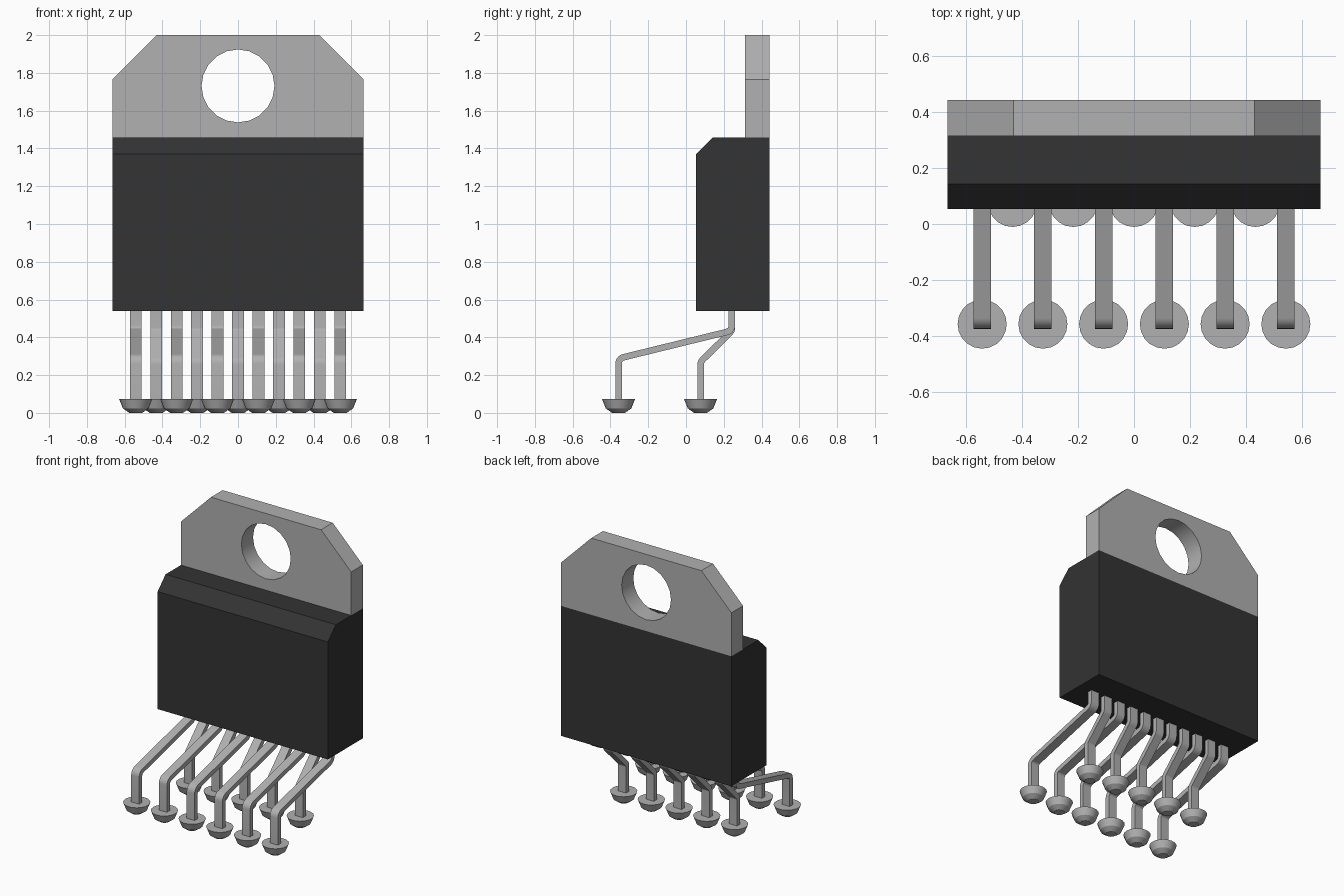
import bpy, bmesh, math
from mathutils import Vector

if "Cube" in bpy.data.objects:
    bpy.data.objects.remove(bpy.data.objects["Cube"], do_unlink=True)


def material(name, value):
    mat = bpy.data.materials.new(name)
    mat.use_nodes = True
    color = (value, value, value, 1)
    mat.diffuse_color = color
    mat.node_tree.nodes["Principled BSDF"].inputs["Base Color"].default_value = color
    return mat


METAL = material("tinned metal", 0.44)
PLASTIC = material("black plastic", 0.033)


def finish(bm, name, mat, smooth=30):
    bmesh.ops.recalc_face_normals(bm, faces=bm.faces)
    mesh = bpy.data.meshes.new(name)
    bm.to_mesh(mesh)
    bm.free()
    mesh.materials.append(mat)
    obj = bpy.data.objects.new(name, mesh)
    bpy.context.collection.objects.link(obj)
    bpy.ops.object.select_all(action="DESELECT")
    obj.select_set(True)
    bpy.context.view_layer.objects.active = obj
    bpy.ops.object.shade_smooth_by_angle(angle=math.radians(smooth))


def bridge(bm, loops):
    """Skin equal vertex loops with quads."""
    for a, b in zip(loops, loops[1:]):
        n = len(a)
        for i in range(n):
            bm.faces.new((a[i], a[(i + 1) % n], b[(i + 1) % n], b[i]))


# Body: side profile (y, z) with a chamfered front top edge
HALF, BACK, TOP = 0.665, 0.443, 1.458
profile = [(0.053, 0.54), (BACK, 0.54), (BACK, TOP), (0.142, TOP), (0.053, 1.37)]
bm = bmesh.new()
ends = [[bm.verts.new((x, y, z)) for y, z in profile] for x in (-HALF, HALF)]
bridge(bm, ends)
for end in ends:
    bm.faces.new(end)
finish(bm, "body", PLASTIC)

# Mounting tab: clipped plate with a round hole
outline = [(-HALF, TOP), (HALF, TOP), (HALF, 1.765), (0.43, 2), (-0.43, 2), (-HALF, 1.765)]
SIDES = 20
hole = [(0.193 * math.cos(math.tau * i / SIDES), 1.731 + 0.193 * math.sin(math.tau * i / SIDES))
        for i in range(SIDES)]
bm = bmesh.new()
rims = []
for ring in (outline, hole):
    pair = [[bm.verts.new((x, y, z)) for x, z in ring] for y in (0.313, BACK)]
    bridge(bm, pair)
    rims.append(pair)
for side in (0, 1):
    edges = []
    for pair in rims:
        loop = pair[side]
        edges += [bm.edges.get((loop[i - 1], loop[i])) for i in range(len(loop))]
    bmesh.ops.triangle_fill(bm, edges=edges, use_beauty=True)
finish(bm, "mounting_tab", METAL)


def rounded(points, radius, steps=5):
    """Replace the inner corners of a path with arcs."""
    pts = [Vector(p) for p in points]
    out = [pts[0]]
    for a, p, b in zip(pts, pts[1:], pts[2:]):
        u, v = (a - p).normalized(), (b - p).normalized()
        half = u.angle(v) / 2
        center = p + (u + v).normalized() * radius / math.sin(half)
        start = (p + u * radius / math.tan(half) - center).normalized()
        end = (p + v * radius / math.tan(half) - center).normalized()
        for i in range(steps + 1):
            out.append(center + start.slerp(end, i / steps) * radius)
    return out + [pts[-1]]


def lead(name, x, path, width=0.062, thick=0.034):
    pts = rounded(path, 0.035)
    bm = bmesh.new()
    loops = []
    for i, p in enumerate(pts):
        before = (p - pts[i - 1]).normalized() if i else (pts[1] - p).normalized()
        after = (pts[i + 1] - p).normalized() if i + 1 < len(pts) else before
        t = (before + after).normalized()
        off = Vector((-t.y, t.x)) * (thick / 2 / t.dot(before))
        loops.append([bm.verts.new((x + sx * width / 2, *(p + off * sy)))
                      for sx, sy in ((-1, -1), (1, -1), (1, 1), (-1, 1))])
    bridge(bm, loops)
    bm.faces.new(loops[0])
    bm.faces.new(loops[-1])
    finish(bm, name, METAL)


def solder(name, x, y):
    bm = bmesh.new()
    rings = [[bm.verts.new((x + r * math.cos(math.tau * i / SIDES),
                            y + r * math.sin(math.tau * i / SIDES), z)) for i in range(SIDES)]
             for r, z in ((0.0875, 0.073), (0.068, 0.024), (0.034, 0))]
    bridge(bm, rings)
    bm.faces.new(rings[0])
    bm.faces.new(rings[-1])
    finish(bm, name, METAL)


# Leads alternate between a long front row and a short rear row
COUNT, PITCH, TOP_Y = 11, 0.1083, 0.243
for i in range(COUNT):
    x = (i - (COUNT - 1) / 2) * PITCH
    row, y, low = ("rear", 0.077, 0.27) if i % 2 else ("front", -0.357, 0.288)
    lead(f"{row}_lead_{i + 1}", x, [(TOP_Y, 0.545), (TOP_Y, 0.435), (y, low), (y, 0.06)])
    solder(f"{row}_solder_{i + 1}", x, y)
